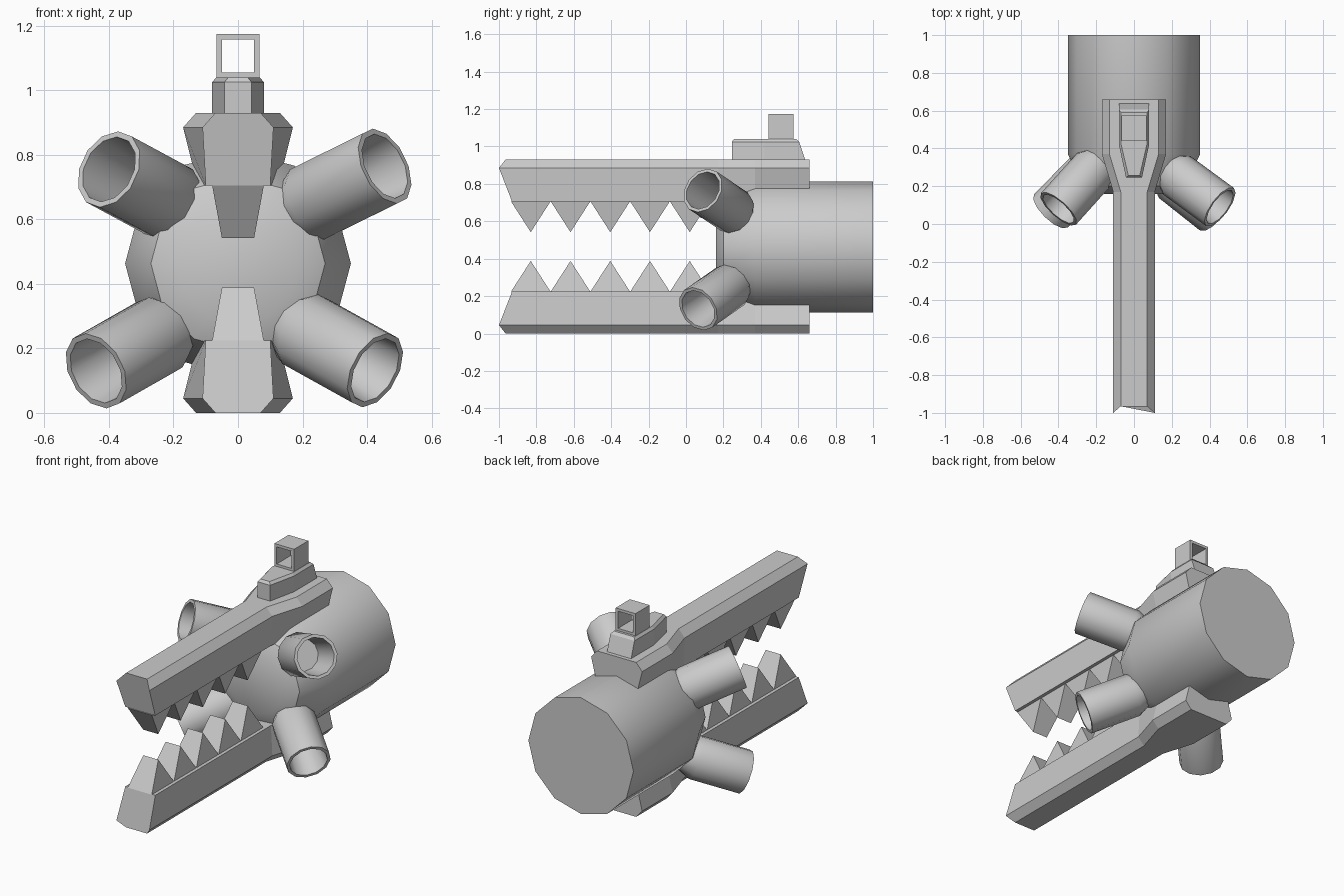
import bpy, bmesh, math
from mathutils import Vector

if "Cube" in bpy.data.objects:
    bpy.data.objects.remove(bpy.data.objects["Cube"])

MID = 0.465  # height of the main axis


def make(name, verts, faces, smooth=False):
    me = bpy.data.meshes.new(name)
    me.from_pydata([tuple(v) for v in verts], [], faces)
    bm = bmesh.new()
    bm.from_mesh(me)
    bmesh.ops.recalc_face_normals(bm, faces=bm.faces)
    bm.to_mesh(me)
    bm.free()
    ob = bpy.data.objects.new(name, me)
    bpy.context.collection.objects.link(ob)
    if smooth:
        bpy.ops.object.select_all(action='DESELECT')
        bpy.context.view_layer.objects.active = ob
        ob.select_set(True)
        bpy.ops.object.shade_smooth_by_angle(angle=math.radians(35))
    return ob


def loft(name, rings, smooth=False):
    """Skin equal-sized rings of points and cap both ends."""
    n = len(rings[0])
    verts = [p for r in rings for p in r]
    faces = [(i * n + j, i * n + (j + 1) % n, (i + 1) * n + (j + 1) % n, (i + 1) * n + j)
             for i in range(len(rings) - 1) for j in range(n)]
    faces += [tuple(range(n)), tuple(range(len(verts) - n, len(verts)))]
    return make(name, verts, faces, smooth)


def turned(name, origin, direction, profile, sides=12):
    """Turn (distance, radius) pairs around an axis."""
    d = Vector(direction).normalized()
    side = d.cross(Vector((0, 0, 1))).normalized()
    up = side.cross(d)
    rings = []
    for t, r in profile:
        rings.append([Vector(origin) + d * t
                      + (side * math.cos(a) + up * math.sin(a)) * r
                      for a in (2 * math.pi * k / sides for k in range(sides))])
    return loft(name, rings, True)


# Main drum with stepped nose
turned("body", (0, 0, MID - 0.002), (0, 1, 0),
       [(0.16, 0.187), (0.20, 0.27), (0.37, 0.35), (1.0, 0.35)])


# Jaws: long chamfered bars that flare towards the back
def jaw(name, flip):
    def z(h):
        return MID - h if flip else MID + h

    hs = (0.465, 0.42, 0.24)
    narrow, wide = (0.07, 0.11, 0.10), (0.13, 0.17, 0.125)
    stations = [((-0.965, -1.0, -0.93), narrow), ((0.17,) * 3, narrow),
                ((0.37,) * 3, wide), ((0.66,) * 3, wide)]
    rings = []
    for ys, ws in stations:
        right = [(w, y, z(h)) for w, y, h in zip(ws, ys, hs)]
        rings.append(right + [(-x, y, q) for x, y, q in reversed(right)])
    loft(name, rings)

    # Row of five wedge teeth
    verts, faces = [], []
    for k in range(5):
        y = -0.83 + 0.2125 * k
        b = len(verts)
        for yy, w, h in ((y - 0.105, 0.08, 0.24), (y, 0.05, 0.077), (y + 0.105, 0.08, 0.24)):
            verts += [(-w, yy, z(h)), (w, yy, z(h))]
        faces += [tuple(b + i for i in f) for f in
                  ((0, 1, 3, 2), (2, 3, 5, 4), (4, 5, 1, 0), (0, 2, 4), (1, 5, 3))]
    make(name + "_teeth", verts, faces)


jaw("upper_jaw", False)
jaw("lower_jaw", True)

# Four splayed nozzles: mouth centre, pointing direction
nozzles = {
    "upper_right": ((0.455, 0.09, 0.765), (0.75, -0.55, 0.37)),
    "upper_left": ((-0.40, 0.08, 0.755), (-0.63, -0.70, 0.34)),
    "lower_left": ((-0.44, 0.07, 0.13), (-0.65, -0.66, -0.37)),
    "lower_right": ((0.425, 0.065, 0.132), (0.72, -0.57, -0.40)),
}
for key, (mouth, d) in nozzles.items():
    turned("nozzle_" + key, mouth, d,
           [(-0.37, 0.09), (-0.30, 0.125), (0, 0.125), (0, 0.107), (-0.24, 0.09)])

# Sight mount on the upper jaw
rings = []
for zz, inset, back in ((0.92, 0, 0.64), (1.025, 0, 0.605), (1.04, 0.012, 0.59)):
    half = [(0.042 - inset, 0.245 + inset), (0.08 - inset, 0.42), (0.08 - inset, back)]
    rings.append([(x, y, zz) for x, y in half] + [(-x, y, zz) for x, y in reversed(half)])
loft("sight_mount", rings)

# Square sight ring, open front to back
loops = [(0.066, 0.44), (0.066, 0.575), (0.05, 0.575), (0.05, 0.44)]
verts = [(sx * r, y, 1.106 + sz * r * 1.03) for r, y in loops
         for sx, sz in ((-1, -1), (1, -1), (1, 1), (-1, 1))]
faces = [(i * 4 + j, i * 4 + (j + 1) % 4, (i + 1) % 4 * 4 + (j + 1) % 4, (i + 1) % 4 * 4 + j)
         for i in range(4) for j in range(4)]
make("sight_ring", verts, faces)
